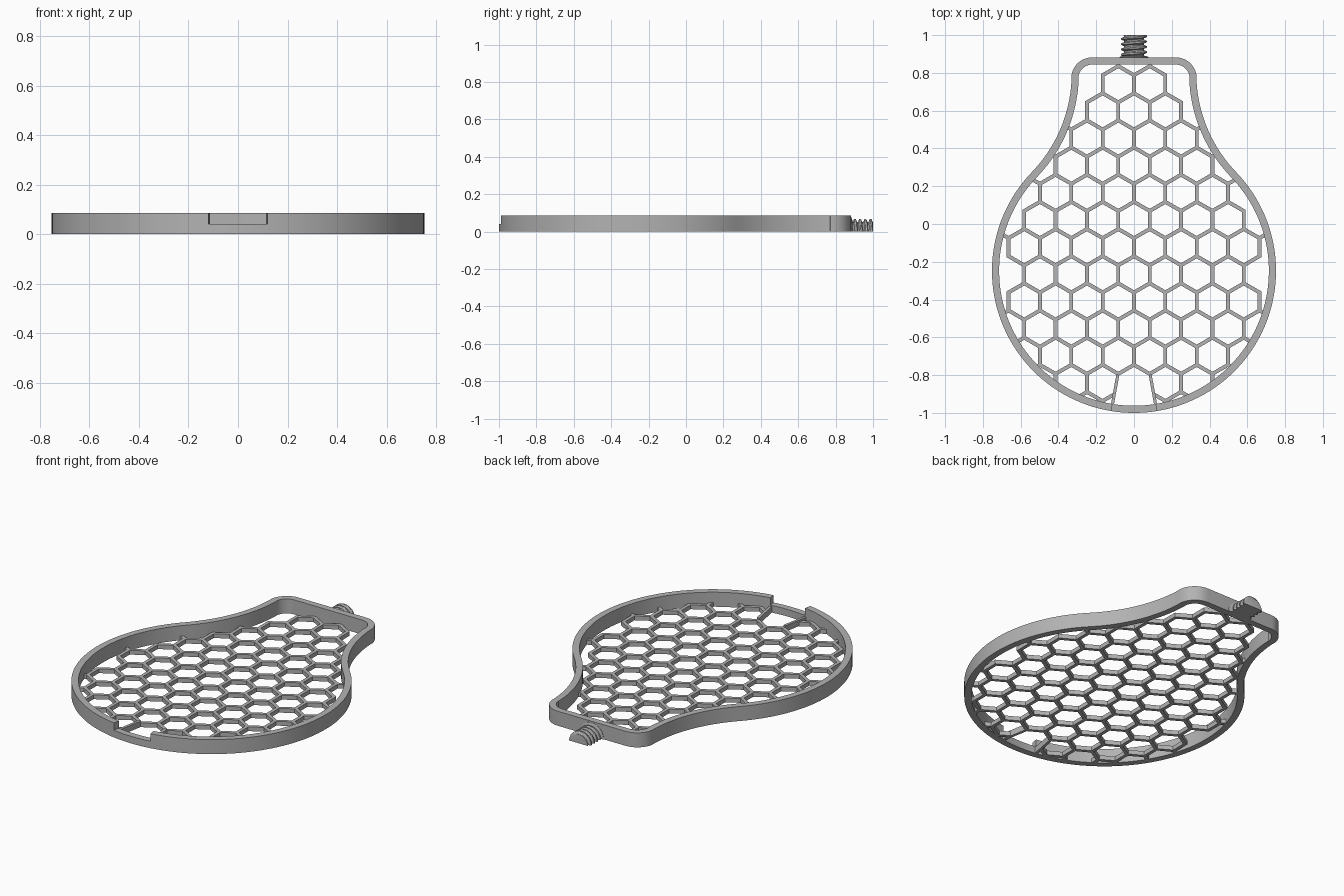
import bpy, bmesh, math
from mathutils import Vector

old = bpy.data.objects.get("Cube")
if old:
    bpy.data.objects.remove(old, do_unlink=True)

HEIGHT, NOTCH_Z, WALL = 0.086, 0.042, 0.038
GRID_Z, BAR = 0.025, 0.02
PITCH_X = 0.166
SIDE = PITCH_X / math.sqrt(3)

grey = bpy.data.materials.new("plain_grey")
grey.use_nodes = True
colour = (0.45, 0.45, 0.45, 1)
grey.diffuse_color = colour
grey.node_tree.nodes["Principled BSDF"].inputs["Base Color"].default_value = colour


def finish(name, bm, angle=30):
    bmesh.ops.recalc_face_normals(bm, faces=bm.faces)
    mesh = bpy.data.meshes.new(name)
    bm.to_mesh(mesh)
    bm.free()
    mesh.materials.append(grey)
    ob = bpy.data.objects.new(name, mesh)
    bpy.context.collection.objects.link(ob)
    bpy.ops.object.select_all(action='DESELECT')
    ob.select_set(True)
    bpy.context.view_layer.objects.active = ob
    bpy.ops.object.shade_smooth_by_angle(angle=math.radians(angle))
    return ob


def arc(cx, cy, r, a0, a1, n):
    angles = [math.radians(a0 + (a1 - a0) * i / n) for i in range(n + 1)]
    return [Vector((cx + r * math.cos(a), cy + r * math.sin(a))) for a in angles]


# Pear outline, offset inwards: bowl arc, hollow neck arc, rounded shoulder
BOWL_Y, BOWL_R = -0.248, 0.752
NOTCH_A = -90 + math.degrees(math.asin(0.12 / BOWL_R))


def outline(off):
    half = arc(0, BOWL_Y, BOWL_R - off, NOTCH_A, 44, 48)
    half += arc(1.082, 0.797, BOWL_R + off, 224, 182, 20)[1:]
    half += arc(0.222, 0.772, 0.11 - off, 0, 90, 10)
    return half + [Vector((-p.x, p.y)) for p in reversed(half)]


def sweep_wall(name, outer, inner, height):
    bm = bmesh.new()
    rings = []
    for o, i in zip(outer, inner):
        rings.append([bm.verts.new((p.x, p.y, z))
                      for p, z in ((o, 0), (o, height), (i, height), (i, 0))])
    for a, b in zip(rings, rings[1:]):
        for k in range(4):
            m = (k + 1) % 4
            bm.faces.new((a[k], a[m], b[m], b[k]))
    bm.faces.new(rings[0])
    bm.faces.new(rings[-1])
    return finish(name, bm)


inner_line = outline(WALL)
sweep_wall("rim_wall", outline(0), inner_line, HEIGHT)
sweep_wall("notch_sill",
           arc(0, BOWL_Y, BOWL_R, NOTCH_A, -180 - NOTCH_A, 10),
           arc(0, BOWL_Y, BOWL_R - WALL, NOTCH_A, -180 - NOTCH_A, 10), NOTCH_Z)


def inside(p):
    hit = False
    for a, b in zip(inner_line, inner_line[1:] + inner_line[:1]):
        if (a.y > p.y) != (b.y > p.y):
            if p.x < a.x + (p.y - a.y) * (b.x - a.x) / (b.y - a.y):
                hit = not hit
    return hit


# Bar with pointed ends, so three bars meet cleanly at a joint
def add_bar(bm, a, b, width=BAR, height=GRID_Z):
    d = (b - a).normalized()
    side = Vector((-d.y, d.x)) * width / 2
    back = d * width / 2 / math.sqrt(3)
    ring = (a, a + back - side, b - back - side, b, b - back + side, a + back + side)
    low = [bm.verts.new((p.x, p.y, 0)) for p in ring]
    top = [bm.verts.new((p.x, p.y, height)) for p in ring]
    bm.faces.new(low)
    bm.faces.new(top)
    for k in range(6):
        m = (k + 1) % 6
        bm.faces.new((low[k], low[m], top[m], top[k]))


# Honeycomb: cells per row from the neck down to the bowl
joints, edges = {}, set()


def joint(p):
    if p.y < -0.85 and abs(p.x) < 0.1:      # joint pulled onto the notch fin
        p = Vector((math.copysign(0.104, p.x), -0.901))
    key = (round(p.x, 2), round(p.y, 2))
    joints.setdefault(key, p)
    return key


for row, count in enumerate((2, 3, 4, 5, 6, 7, 8, 7, 8, 7, 6, 3)):
    cy = 0.74 - row * SIDE * 1.5
    for col in range(count):
        cx = (col - (count - 1) / 2) * PITCH_X
        if row == 11 and col == 1:
            continue
        keys = [joint(p) for p in arc(cx, cy, SIDE, 30, 390, 6)[:6]]
        for k in range(6):
            a, b = keys[k], keys[(k + 1) % 6]
            if row == 11 and abs(a[0]) < 0.12 and abs(b[0]) < 0.12:
                continue
            edges.add(tuple(sorted((a, b))))

bm = bmesh.new()
links = {k: [] for k in joints}
for a, b in sorted(edges):
    add_bar(bm, joints[a], joints[b])
    links[a].append(joints[b])
    links[b].append(joints[a])

# Outer joints: mitre the corner, or run a stub into the rim if it is close
for key, ends in links.items():
    if len(ends) == 2:
        p = joints[key]
        out = -sum(((e - p).normalized() for e in ends), Vector((0, 0))).normalized()
        length = BAR / math.sqrt(3)
        for step in range(1, 6):
            if not inside(p + out * step * 0.01):
                length = max(length, step * 0.01 + 0.01)
                break
        add_bar(bm, p, p + out * length)
finish("honeycomb_grid", bm)

# Splayed fins either side of the notch
bm = bmesh.new()
for s in (-1, 1):
    add_bar(bm, Vector((s * 0.085, -0.795)), Vector((s * 0.117, -0.97)), BAR * 0.8, 0.035)
finish("notch_fins", bm)

# Half-round threaded stem with a flat underside
bm = bmesh.new()
PITCH, Y0, Y1, ROWS, COLS = 0.028, 0.86, 1.0, 60, 24
rows = []
for i in range(ROWS + 1):
    y = Y0 + (Y1 - Y0) * i / ROWS
    ring = []
    for j in range(COLS + 1):
        t = math.pi * j / COLS
        phase = (y / PITCH + t / math.tau) % 1
        ridge = min(1, max(0, 1.8 - 5 * abs(phase - 0.5)))
        r = 0.053 + 0.015 * ridge
        ring.append(bm.verts.new((r * math.cos(t), y, r * math.sin(t))))
    rows.append(ring)
for a, b in zip(rows, rows[1:]):
    for j in range(COLS):
        bm.faces.new((a[j], a[j + 1], b[j + 1], b[j]))
    bm.faces.new((a[COLS], a[0], b[0], b[COLS]))
bm.faces.new(rows[0])
bm.faces.new(rows[-1])
finish("threaded_stem", bm)

# Small collar where the stem meets the rim
bm = bmesh.new()
collar = [[bm.verts.new((p.x, y, p.y)) for p in arc(0, 0, r, 0, 180, 24)]
          for y, r in ((0.87, 0.078), (0.884, 0.078), (0.89, 0.06))]
for a, b in zip(collar, collar[1:]):
    for j in range(25):
        m = (j + 1) % 25
        bm.faces.new((a[j], a[m], b[m], b[j]))
bm.faces.new(collar[0])
bm.faces.new(collar[-1])
finish("stem_collar", bm)
